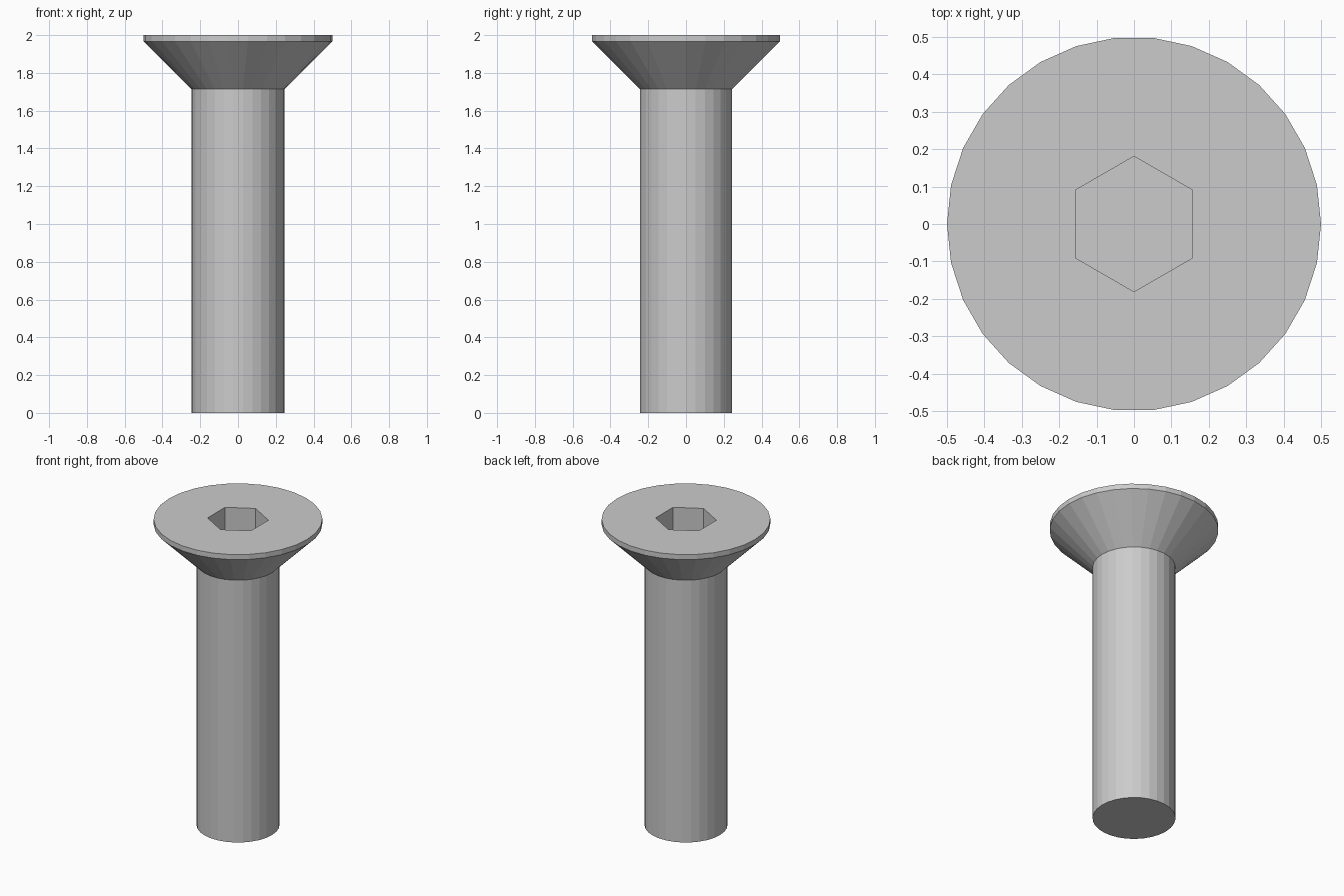
import bpy
import bmesh
from math import cos, sin, pi

cube = bpy.data.objects.get("Cube")
if cube:
    bpy.data.objects.remove(cube, do_unlink=True)

SIDES = 30
SHAFT_R, HEAD_R = 0.246, 0.5
HEAD_BASE, RIM_BASE, TOP = 1.714, 1.967, 2.0
SOCKET_R, SOCKET_FLOOR = 0.181, 1.81

steel = bpy.data.materials.new("grey steel")
steel.use_nodes = True
colour = (0.6, 0.6, 0.6, 1)
steel.diffuse_color = colour
steel.node_tree.nodes["Principled BSDF"].inputs["Base Color"].default_value = colour


def ring(bm, sides, radius, z, turn=0.0):
    angles = [turn + 2 * pi * i / sides for i in range(sides)]
    return [bm.verts.new((radius * cos(a), radius * sin(a), z)) for a in angles]


def bridge(bm, lower, upper):
    n = len(lower)
    for i in range(n):
        j = (i + 1) % n
        bm.faces.new((lower[i], lower[j], upper[j], upper[i]))


bm = bmesh.new()

# Shaft, countersunk cone and rim
profile = [(SHAFT_R, 0), (SHAFT_R, HEAD_BASE), (HEAD_R, RIM_BASE), (HEAD_R, TOP)]
rings = [ring(bm, SIDES, r, z) for r, z in profile]
for lower, upper in zip(rings, rings[1:]):
    bridge(bm, lower, upper)
bm.faces.new(rings[0][::-1])

# Hexagonal socket, walls facing inward
mouth = ring(bm, 6, SOCKET_R, TOP, pi / 6)
floor = ring(bm, 6, SOCKET_R, SOCKET_FLOOR, pi / 6)
bridge(bm, mouth, floor)
bm.faces.new(floor)

# Flat top of the head: five rim segments fan to each socket side
rim, per_side = rings[-1], SIDES // 6
for k in range(6):
    start = k * per_side
    corner, following = mouth[k], mouth[(k + 1) % 6]
    for s in range(per_side):
        a, b = rim[(start + s) % SIDES], rim[(start + s + 1) % SIDES]
        bm.faces.new((corner, a, b))
    bm.faces.new((corner, rim[(start + per_side) % SIDES], following))

bmesh.ops.recalc_face_normals(bm, faces=bm.faces)
mesh = bpy.data.meshes.new("countersunk_bolt")
bm.to_mesh(mesh)
bm.free()
mesh.materials.append(steel)
bolt = bpy.data.objects.new("countersunk_bolt", mesh)
bpy.context.collection.objects.link(bolt)
